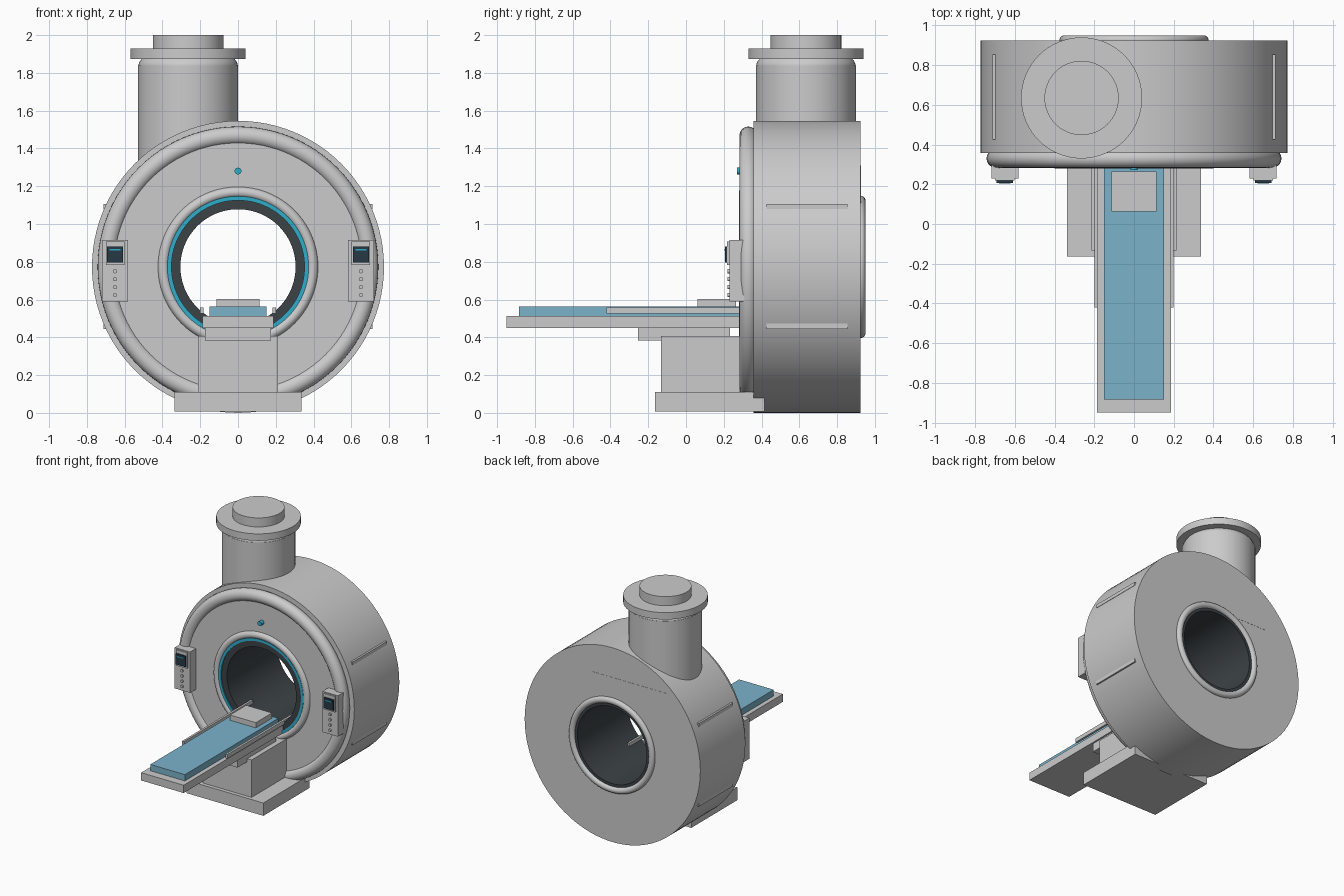
import bpy, bmesh, math
from mathutils import Matrix, Vector

if "Cube" in bpy.data.objects:
    bpy.data.objects.remove(bpy.data.objects["Cube"])

CZ = 0.773  # height of the bore axis
SEG = 96


def material(name, rgb):
    m = bpy.data.materials.new(name)
    m.diffuse_color = (*rgb, 1)
    m.use_nodes = True
    m.node_tree.nodes["Principled BSDF"].inputs["Base Color"].default_value = m.diffuse_color
    return m


DARK = material("dark_liner", (0.045, 0.055, 0.06))
CYAN = material("cyan_light", (0.03, 0.42, 0.6))
BLUE = material("blue_pad", (0.2, 0.45, 0.6))
SCREEN = material("screen_black", (0.02, 0.04, 0.06))


def finish(name, bm, mat=None, smooth=True):
    bmesh.ops.recalc_face_normals(bm, faces=bm.faces)
    me = bpy.data.meshes.new(name)
    bm.to_mesh(me)
    bm.free()
    ob = bpy.data.objects.new(name, me)
    bpy.context.collection.objects.link(ob)
    if mat:
        me.materials.append(mat)
    if smooth:
        bpy.context.view_layer.objects.active = ob
        ob.select_set(True)
        bpy.ops.object.shade_smooth_by_angle(angle=math.radians(35))
        ob.select_set(False)
    return ob


def box(name, x, y, z, mat=None):
    """Box from (min, max) ranges."""
    bm = bmesh.new()
    size = [b - a for a, b in (x, y, z)]
    mid = [(a + b) / 2 for a, b in (x, y, z)]
    bmesh.ops.create_cube(bm, size=1, matrix=Matrix.Translation(mid) @ Matrix.Diagonal((*size, 1)))
    return finish(name, bm, mat, smooth=False)


def ring(name, profile, mat=None):
    """Spin a closed (radius, y) profile around the bore axis."""
    bm = bmesh.new()
    vs = [bm.verts.new((r, y, CZ)) for r, y in profile]
    es = [bm.edges.new((vs[i], vs[(i + 1) % len(vs)])) for i in range(len(vs))]
    bmesh.ops.spin(bm, geom=vs + es, cent=(0, 0, CZ), axis=(0, 1, 0),
                   angle=2 * math.pi, steps=SEG, use_duplicate=False)
    bmesh.ops.remove_doubles(bm, verts=bm.verts, dist=1e-5)
    return finish(name, bm, mat)


def oval(r, y, a, b, n=20):
    return [(r + a * math.cos(2 * math.pi * i / n), y + b * math.sin(2 * math.pi * i / n)) for i in range(n)]


def tube(r0, r1, y0, y1):
    return [(r0, y0), (r1, y0), (r1, y1), (r0, y1)]


def disc(name, centre, r, depth, axis="Z", mat=None, seg=64):
    bm = bmesh.new()
    rot = Matrix.Rotation(math.pi / 2, 4, "X") if axis == "Y" else Matrix()
    bmesh.ops.create_cone(bm, cap_ends=True, segments=seg, radius1=r, radius2=r, depth=depth,
                          matrix=Matrix.Translation(centre) @ rot)
    return finish(name, bm, mat)


# Gantry housing, front face and trims
ring("gantry_body", tube(0.34, 0.773, 0.358, 0.924))
ring("front_face", tube(0.36, 0.70, 0.303, 0.37))
ring("front_bumper", oval(0.695, 0.33, 0.048, 0.047))
ring("bore_front_ring", oval(0.395, 0.312, 0.03, 0.032))
ring("bore_light_ring", tube(0.352, 0.374, 0.288, 0.33), CYAN)
ring("bore_liner", tube(0.305, 0.357, 0.296, 0.93), DARK)
ring("bore_back_ring", oval(0.351, 0.927, 0.025, 0.023))
disc("front_indicator", (0, 0.288, 1.28), 0.018, 0.034, "Y", CYAN, 24)
box("back_plate", (-0.47, 0.17), (0.91, 0.9255), (1.11, 1.31))

# Cooling tower
TX, TY = -0.264, 0.635


def stack(name, r, z0, z1):
    return disc(name, (TX, TY, (z0 + z1) / 2), r, z1 - z0)


stack("tower", 0.265, 1.2, 1.84)
stack("tower_flange", 0.305, 1.873, 1.928)
stack("tower_cap", 0.187, 1.92, 2.0)
bm = bmesh.new()
prof = [(0, 1.835), (0.263, 1.835), (0.263, 1.84), (0.261, 1.85), (0.255, 1.862), (0.245, 1.875), (0, 1.875)]
vs = [bm.verts.new((TX + r, TY, z)) for r, z in prof]
es = [bm.edges.new(p) for p in zip(vs, vs[1:])]
bmesh.ops.spin(bm, geom=vs + es, cent=(TX, TY, 0), axis=(0, 0, 1), angle=2 * math.pi, steps=64)
bmesh.ops.remove_doubles(bm, verts=bm.verts, dist=1e-5)
finish("tower_collar", bm)

# Mirrored parts: side strips, control panels, table rails
for side, s in (("left", -1), ("right", 1)):
    def span(a, b):
        return tuple(sorted((s * a, s * b)))

    for level, z in (("upper", (1.08, 1.107)), ("lower", (0.445, 0.473))):
        box(f"{side}_{level}_strip", span(0.67, 0.712), (0.425, 0.855), z)

    px = s * 0.651
    box(f"{side}_panel", (px - 0.068, px + 0.068), (0.23, 0.31), (0.59, 0.915))
    box(f"{side}_screen_bezel", (px - 0.049, px + 0.049), (0.218, 0.232), (0.782, 0.908))
    box(f"{side}_screen", (px - 0.042, px + 0.042), (0.207, 0.22), (0.797, 0.882), SCREEN)
    box(f"{side}_screen_bar", (px - 0.03, px + 0.03), (0.204, 0.21), (0.86, 0.868), CYAN)
    for i in range(4):
        disc(f"{side}_button_{i + 1}", (px, 0.227, 0.75 - 0.042 * i), 0.011, 0.014, "Y", None, 20)

    box(f"{side}_table_rail", span(0.183, 0.2), (-0.42, 0.45), (0.525, 0.557))

# Patient table and its support
box("base", (-0.337, 0.337), (-0.163, 0.415), (0.008, 0.11))
box("pedestal", (-0.213, 0.213), (-0.133, 0.34), (0.105, 0.408))
box("table_carriage", (-0.174, 0.174), (-0.255, 0.232), (0.383, 0.452))
box("table_tray", (-0.187, 0.187), (-0.95, 0.31), (0.45, 0.512))
box("table_pad", (-0.152, 0.152), (-0.885, 0.29), (0.51, 0.562), BLUE)
box("pillow", (-0.114, 0.114), (0.062, 0.265), (0.56, 0.604))
